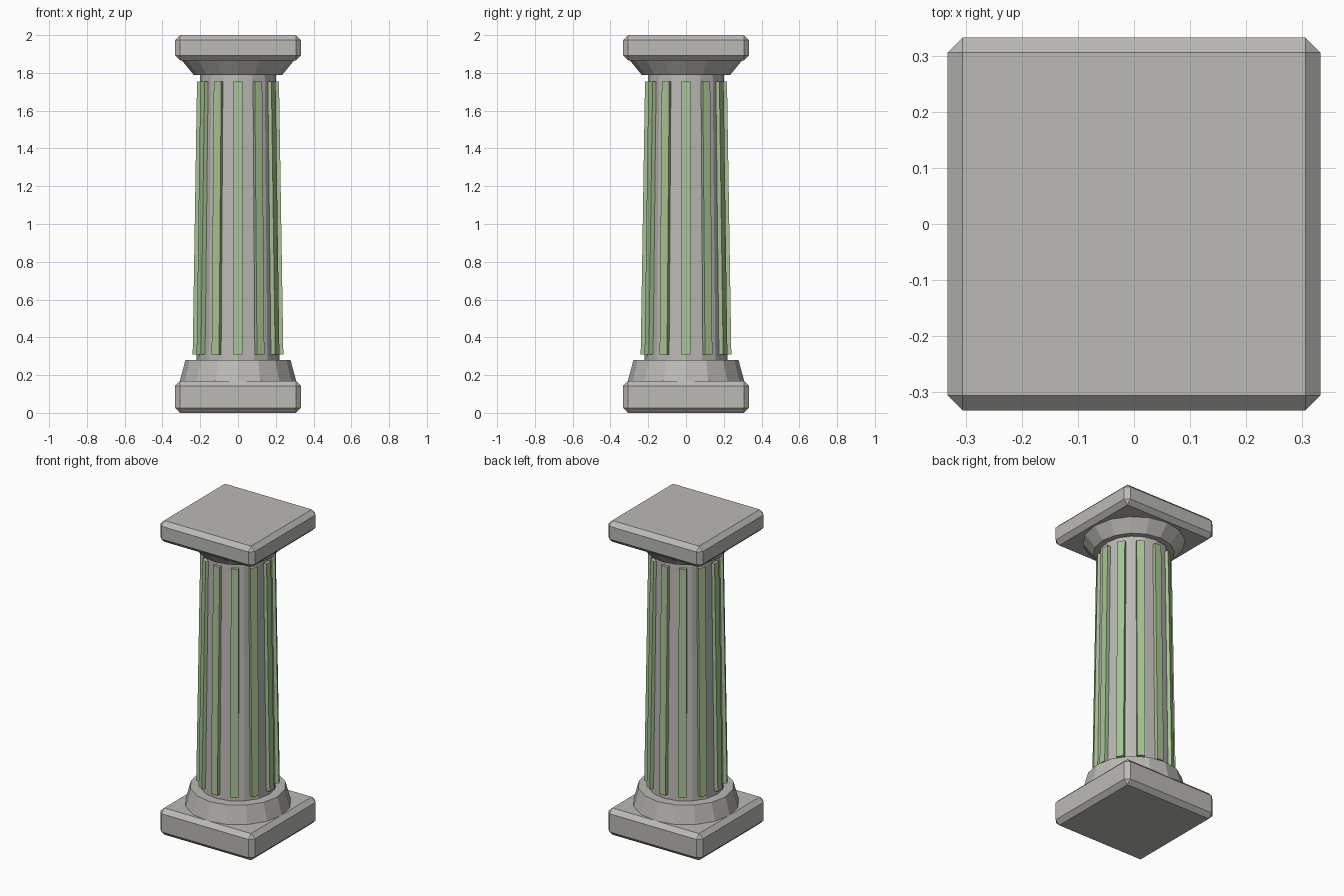
import bpy, bmesh, math
from mathutils import Matrix, Vector

if "Cube" in bpy.data.objects:
    bpy.data.objects.remove(bpy.data.objects["Cube"])

SIDES = 16


def material(name, colour):
    m = bpy.data.materials.new(name)
    m.diffuse_color = (*colour, 1)
    m.use_nodes = True
    m.node_tree.nodes["Principled BSDF"].inputs["Base Color"].default_value = m.diffuse_color
    return m


stone = material("grey_stone", (0.50, 0.49, 0.465))
green = material("pale_green", (0.39, 0.56, 0.30))


def finish(name, bm, mat):
    bmesh.ops.recalc_face_normals(bm, faces=bm.faces)
    me = bpy.data.meshes.new(name)
    bm.to_mesh(me)
    bm.free()
    me.materials.append(mat)
    ob = bpy.data.objects.new(name, me)
    bpy.context.collection.objects.link(ob)
    return ob


def slab(name, z0, z1, half=0.333, bevel=0.027):
    """Square block with chamfered edges."""
    bm = bmesh.new()
    bmesh.ops.create_cube(bm, size=1)
    bmesh.ops.scale(bm, vec=(2 * half, 2 * half, z1 - z0), verts=bm.verts)
    bmesh.ops.translate(bm, vec=(0, 0, (z0 + z1) / 2), verts=bm.verts)
    bmesh.ops.bevel(bm, geom=bm.edges[:], offset=bevel, segments=1,
                    profile=0.5, affect='EDGES')
    return finish(name, bm, stone)


def drum(name, z0, z1, r0, r1):
    """Tapered round section with flat sides."""
    bm = bmesh.new()
    bmesh.ops.create_cone(bm, cap_ends=True, segments=SIDES, radius1=r0,
                          radius2=r1, depth=z1 - z0)
    bmesh.ops.translate(bm, vec=(0, 0, (z0 + z1) / 2), verts=bm.verts)
    return finish(name, bm, stone)


# Square plinth and top slab
slab("plinth", 0.0, 0.17)
slab("top_slab", 1.865, 2.0)

# Round base, tapering shaft and flaring capital
drum("base_ring", 0.165, 0.28, 0.309, 0.278)
drum("shaft", 0.27, 1.80, 0.22, 0.20)
drum("capital", 1.79, 1.87, 0.235, 0.30)

# Twelve green ribs leaning inward with the shaft
bm = bmesh.new()
for i in range(12):
    rib = bmesh.ops.create_cube(bm, size=1)["verts"]
    for v in rib:
        up = v.co.z > 0
        outer = 0.217 if up else 0.24
        v.co = Vector((outer if v.co.x > 0 else outer - 0.05,
                       v.co.y * 0.045, 1.755 if up else 0.31))
    bmesh.ops.rotate(bm, verts=rib, cent=(0, 0, 0),
                     matrix=Matrix.Rotation(i * math.tau / 12, 3, 'Z'))
finish("shaft_ribs", bm, green)
